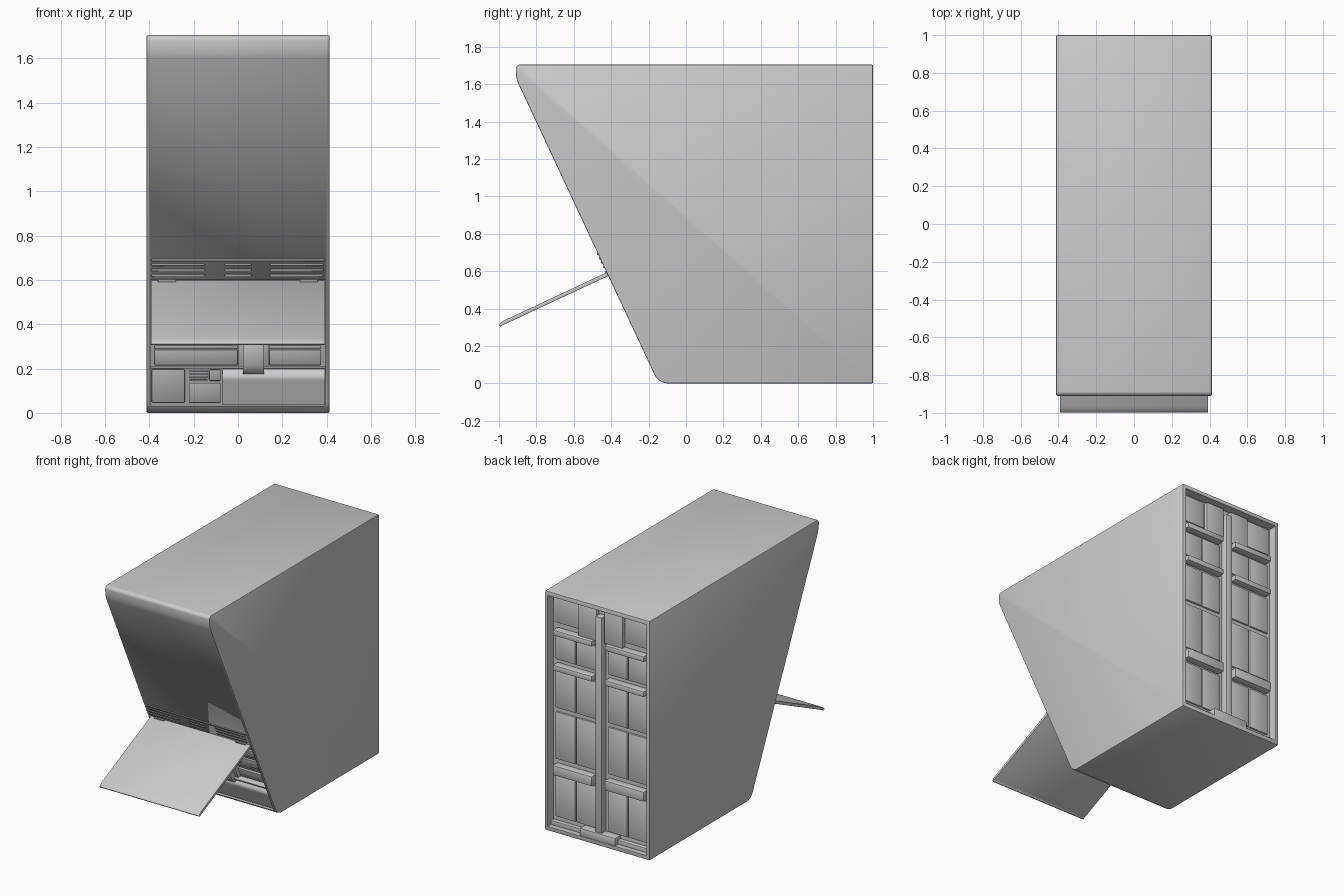
import bpy, bmesh, math

if "Cube" in bpy.data.objects:
    bpy.data.objects.remove(bpy.data.objects["Cube"])

W = 0.413          # half width of the case


def slope(z):
    """y of the leaning front face at height z"""
    return -0.9 + (1.61 - z) * 0.468


def finish(name, bm, bevel=0.0, smooth=True):
    bmesh.ops.recalc_face_normals(bm, faces=bm.faces)
    me = bpy.data.meshes.new(name)
    bm.to_mesh(me)
    bm.free()
    ob = bpy.data.objects.new(name, me)
    bpy.context.collection.objects.link(ob)
    bpy.ops.object.select_all(action='DESELECT')
    bpy.context.view_layer.objects.active = ob
    ob.select_set(True)
    if bevel:
        m = ob.modifiers.new("bevel", 'BEVEL')
        m.width, m.segments, m.limit_method = bevel, 2, 'ANGLE'
        m.angle_limit = math.radians(40)
        bpy.ops.object.modifier_apply(modifier=m.name)
    if smooth:
        bpy.ops.object.shade_smooth_by_angle(angle=math.radians(30))
    return ob


def extrude_profile(name, pts, x0, x1, bevel=0.0):
    """(y, z) outline extruded along x"""
    bm = bmesh.new()
    a = [bm.verts.new((x0, y, z)) for y, z in pts]
    b = [bm.verts.new((x1, y, z)) for y, z in pts]
    n = len(pts)
    bm.faces.new(a)
    bm.faces.new(b[::-1])
    for i in range(n):
        j = (i + 1) % n
        bm.faces.new((a[i], b[i], b[j], a[j]))
    return finish(name, bm, bevel)


def box(name, x0, x1, y0, y1, z0, z1, bevel=0.0):
    return extrude_profile(name, [(y0, z0), (y1, z0), (y1, z1), (y0, z1)], x0, x1, bevel)


def front_box(name, x0, x1, z0, z1, d0, d1, bevel=0.0):
    """block lying parallel to the leaning front, between depths d0 and d1"""
    return extrude_profile(name, [(slope(z0) + d0, z0), (slope(z0) + d1, z0),
                                  (slope(z1) + d1, z1), (slope(z1) + d0, z1)], x0, x1, bevel)


def curve(p0, p1, p2, n=8):
    """rounded corner through a quadratic curve"""
    out = []
    for i in range(n + 1):
        t = i / n
        out.append(tuple((1-t)**2 * a + 2*t*(1-t) * b + t*t * c for a, b, c in zip(p0, p1, p2)))
    return out


def cut(ob, cutter):
    cutter.hide_render = True
    m = ob.modifiers.new("cut", 'BOOLEAN')
    m.operation, m.solver, m.object = 'DIFFERENCE', 'EXACT', cutter
    bpy.ops.object.select_all(action='DESELECT')
    bpy.context.view_layer.objects.active = ob
    ob.select_set(True)
    bpy.ops.object.modifier_apply(modifier=m.name)
    bpy.data.objects.remove(cutter)


# Case: leaning front with rounded top and bottom corners
outline = [(1.0, 0.0), (1.0, 1.705), (-0.895, 1.705)]
outline += curve((-0.91, 1.69), (-0.912, 1.635), (slope(1.60), 1.60))
outline += curve((slope(0.05), 0.05), (slope(0.0), 0.0), (-0.09, 0.0))
case = extrude_profile("case", outline, -W, W, 0.007)
cut(case, front_box("front_cutter", -0.395, 0.395, 0.03, 0.6, -0.2, 0.14))
cut(case, box("back_cutter", -0.39, 0.39, 0.935, 1.1, 0.03, 1.675))

# Vent ribs above the flap
front_box("vent_rib_top", -0.39, 0.39, 0.684, 0.696, -0.006, 0.01, 0.002)
for i, z in enumerate((0.616, 0.64, 0.664)):
    for x0, x1 in ((-0.39, -0.15), (-0.06, 0.06), (0.145, 0.385)):
        front_box(f"vent_rib_{i}", x0, x1, z, z + 0.01, -0.006, 0.01, 0.002)

# Open flap with a curled lip
flap = [(-0.415, 0.598), (-0.962, 0.342)]
flap += curve((-0.975, 0.335), (-0.99, 0.326), (-1.0, 0.312), 4)
flap += [(-0.994, 0.305), (-0.985, 0.307)]
flap += curve((-0.978, 0.314), (-0.968, 0.318), (-0.955, 0.323), 4)
flap += [(-0.408, 0.578)]
extrude_profile("flap", flap, -0.393, 0.393, 0.003)
for s in (-1, 1):
    front_box("flap_hinge", s * 0.32 - 0.04, s * 0.32 + 0.04, 0.585, 0.602, -0.008, 0.06, 0.003)

# Drive fronts behind the flap
for i, (z0, z1) in enumerate(((0.315, 0.40), (0.41, 0.49), (0.50, 0.585))):
    front_box("drive_front", -0.38, 0.38, z0, z1, 0.07, 0.15, 0.005)
    front_box("drive_slot", -0.32, 0.2, z0 + 0.04, z0 + 0.05, 0.062, 0.08, 0.002)
    front_box("drive_button", 0.27, 0.33, z0 + 0.025, z0 + 0.045, 0.06, 0.08, 0.002)

# Two bays with ledges, and the latch between them
for x0, x1 in ((-0.378, 0.0), (0.14, 0.375)):
    front_box("bay_panel", x0, x1, 0.215, 0.285, 0.075, 0.15, 0.004)
    front_box("bay_ledge", x0, x1, 0.288, 0.305, 0.09, 0.15, 0.003)
front_box("bay_divider", 0.002, 0.138, 0.205, 0.31, 0.05, 0.15, 0.003)
front_box("bay_shelf", -0.395, 0.395, 0.2, 0.212, 0.025, 0.15, 0.003)
latch = [(slope(0.31) + 0.08, 0.31), (slope(0.31) + 0.02, 0.308)]
latch += curve((slope(0.23) + 0.005, 0.235), (slope(0.18), 0.18), (slope(0.17) + 0.03, 0.175), 5)
latch += [(slope(0.17) + 0.07, 0.18)]
extrude_profile("latch", latch, 0.022, 0.118, 0.005)

# Lower control panels
front_box("lower_back_panel", -0.395, 0.395, 0.03, 0.2, 0.06, 0.15)
front_box("left_door", -0.39, -0.24, 0.045, 0.197, 0.03, 0.1, 0.005)
front_box("small_door", -0.222, -0.078, 0.045, 0.135, 0.03, 0.1, 0.005)
front_box("button", -0.13, -0.078, 0.145, 0.195, 0.035, 0.1, 0.004)
for i in range(4):
    z = 0.143 + i * 0.014
    front_box("grille_bar", -0.22, -0.138, z, z + 0.009, 0.04, 0.1, 0.002)
kick = [(slope(0.035) + 0.02, 0.035), (slope(0.14) + 0.02, 0.14)]
kick += curve((slope(0.15) + 0.02, 0.15), (slope(0.17) + 0.02, 0.17), (slope(0.2) + 0.06, 0.198), 5)
kick += [(slope(0.2) + 0.13, 0.198), (slope(0.2) + 0.13, 0.035)]
extrude_profile("right_panel", kick, -0.07, 0.392)

# Back: centre rail, top cover and bottom clip
box("centre_rail", -0.025, 0.025, 0.93, 0.985, 0.07, 1.62, 0.004)
for s in (-1, 1):
    xa, xb = sorted((s * 0.03, s * 0.175))
    box("top_cover", xa, xb, 0.93, 0.965, 1.43, 1.665, 0.004)
    xa, xb = sorted((s * 0.185, s * 0.375))
    box("top_plate", xa, xb, 0.93, 0.945, 1.47, 1.665, 0.003)
box("bottom_clip", -0.14, 0.14, 0.93, 0.998, 0.028, 0.085, 0.006)
box("bottom_sill", -0.39, 0.39, 0.93, 0.965, 0.03, 0.06, 0.003)

# Back columns: paired plates and projecting handles
for s in (-1, 1):
    for z0, z1 in ((1.21, 1.385), (0.865, 1.13), (0.5, 0.835), (0.09, 0.385)):
        for x0, x1 in ((0.05, 0.2), (0.21, 0.365)):
            xa, xb = sorted((s * x0, s * x1))
            box("back_plate", xa, xb, 0.93, 0.948, z0, z1, 0.003)
    for z0, z1 in ((1.395, 1.435), (1.145, 1.185), (0.4, 0.47)):
        xa, xb = sorted((s * 0.05, s * 0.36))
        box("back_handle", xa, xb, 0.93, 0.99, z0, z1, 0.007)
